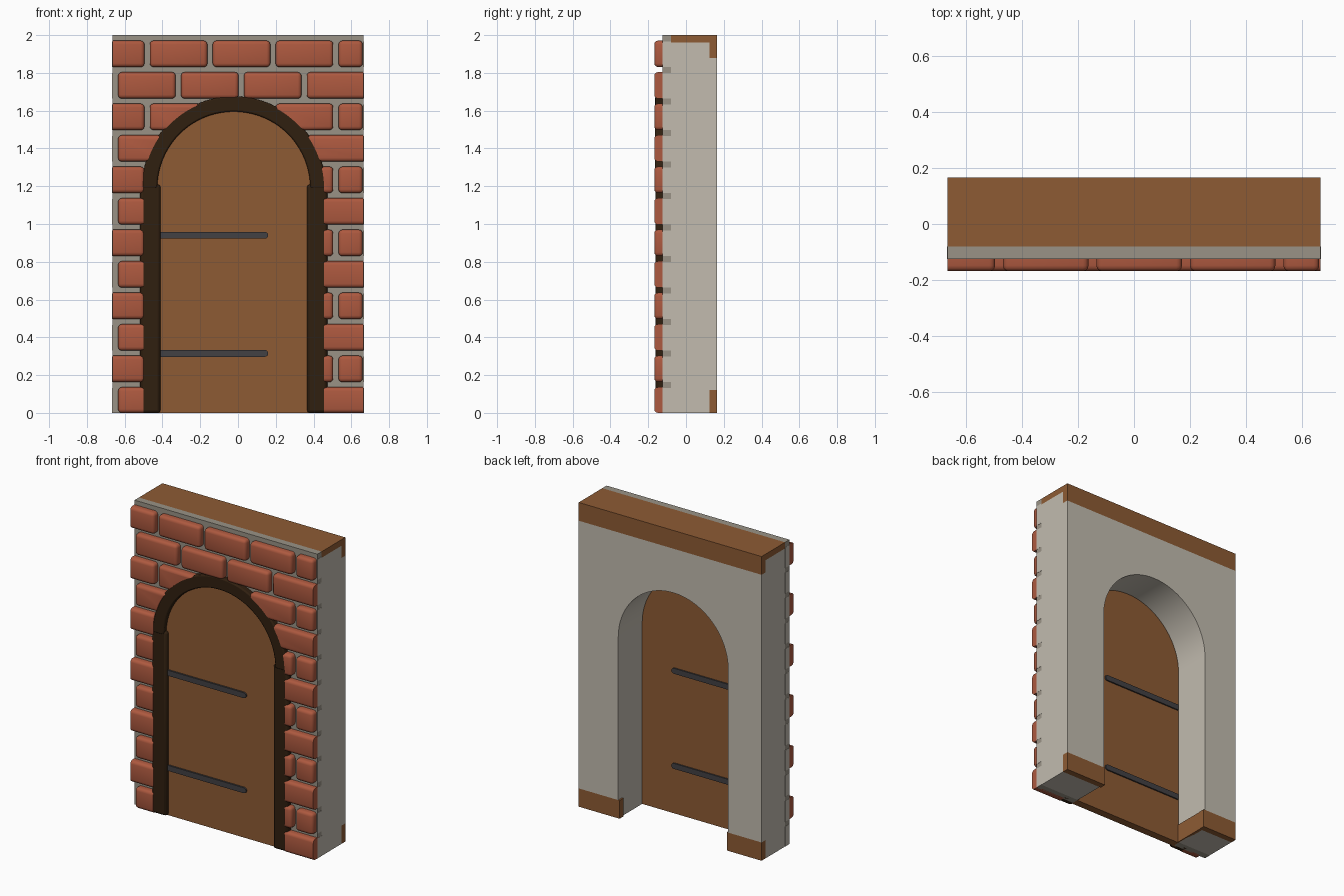
import bpy, bmesh, math
from mathutils import Vector

if "Cube" in bpy.data.objects:
    bpy.data.objects.remove(bpy.data.objects["Cube"], do_unlink=True)


def material(name, rgb):
    m = bpy.data.materials.new(name)
    m.use_nodes = True
    m.diffuse_color = (*rgb, 1)
    bsdf = m.node_tree.nodes["Principled BSDF"]
    bsdf.inputs["Base Color"].default_value = (*rgb, 1)
    bsdf.inputs["Roughness"].default_value = 0.9
    return m


PLASTER = material("plaster", (0.54, 0.50, 0.43))
MORTAR = material("mortar", (0.32, 0.29, 0.24))
BRICK = material("red brick", (0.42, 0.10, 0.05))
WOOD = material("brown wood", (0.27, 0.105, 0.034))
DARK = material("dark wood", (0.030, 0.014, 0.005))
IRON = material("iron", (0.055, 0.052, 0.056))

W, CX, SPRING = 0.665, -0.0225, 1.19
FRONT, SLAB, BAND, BACK = -0.125, -0.08, 0.125, 0.165


def finish(bm, name, mat, bevel=0, smooth=True):
    bmesh.ops.recalc_face_normals(bm, faces=bm.faces[:])
    me = bpy.data.meshes.new(name)
    bm.to_mesh(me)
    bm.free()
    ob = bpy.data.objects.new(name, me)
    bpy.context.collection.objects.link(ob)
    me.materials.append(mat)
    if bevel:
        mod = ob.modifiers.new("bevel", "BEVEL")
        mod.width, mod.segments, mod.limit_method = bevel, 2, "ANGLE"
        mod.angle_limit = math.radians(40)
    if smooth:
        smooth_shade(ob)
    return ob


def smooth_shade(ob):
    bpy.ops.object.select_all(action="DESELECT")
    ob.select_set(True)
    bpy.context.view_layer.objects.active = ob
    bpy.ops.object.shade_smooth_by_angle(angle=math.radians(35))


def prism(name, pts, y0, y1, mat, bevel=0):
    """Extrude an x-z outline from y0 to y1."""
    bm = bmesh.new()
    face = bm.faces.new([bm.verts.new((x, y0, z)) for x, z in pts])
    ext = bmesh.ops.extrude_face_region(bm, geom=[face])["geom"]
    moved = [v for v in ext if isinstance(v, bmesh.types.BMVert)]
    bmesh.ops.translate(bm, verts=moved, vec=(0, y1 - y0, 0))
    return finish(bm, name, mat, bevel)


def rect(x0, x1, z0, z1):
    return [(x0, z0), (x0, z1), (x1, z1), (x1, z0)]


def arc(r, n=40):
    """Half circle over the doorway, from +x to -x."""
    return [(CX + r * math.cos(math.pi * i / n), SPRING + r * math.sin(math.pi * i / n))
            for i in range(n + 1)]


def doorway(r, z0):
    return [(CX + r, z0)] + arc(r) + [(CX - r, z0)]


def wall(z0, z1, r=0.40):
    return [(-W, z0), (-W, z1), (W, z1), (W, z0)] + doorway(r, z0)


# Wall layers from front to back
prism("mortar_slab", wall(0, 2), FRONT, SLAB, MORTAR)
prism("wall_body", wall(0, 1.96), SLAB, BAND, PLASTER)
prism("wall_back", wall(0.12, 1.88), BAND, BACK, PLASTER)

# Wooden cornice and skirting
prism("top_cap", rect(-W, W, 1.96, 2), SLAB, BACK, WOOD)
prism("top_band", rect(-W, W, 1.88, 1.96), BAND, BACK, WOOD)
prism("skirting_right", rect(-W, CX - 0.39, 0, 0.12), BAND, BACK, WOOD)
prism("skirting_left", rect(CX + 0.39, W, 0, 0.12), BAND, BACK, WOOD)
prism("skirting_jamb", rect(CX - 0.41, CX - 0.392, 0, 0.12), SLAB, BAND, WOOD)

# Brick courses: rounded blocks in running bond, trimmed at the wall sides
ROWS, PITCH, HEIGHT, STEP, LENGTH = 12, 0.1668, 0.14, 0.333, 0.305
bm = bmesh.new()


def brick(x0, x1, z0, z1):
    part = bmesh.new()
    bmesh.ops.create_cube(part, size=1)
    y0, y1 = -0.168, -0.115
    for v in part.verts:
        v.co = Vector(((x0 + x1) / 2 + v.co.x * (x1 - x0),
                       (y0 + y1) / 2 + v.co.y * (y1 - y0),
                       (z0 + z1) / 2 + v.co.z * (z1 - z0)))
    edges = [e for e in part.edges if min(v.co.y for v in e.verts) < y0 + 0.001]
    bmesh.ops.bevel(part, geom=edges, offset=0.02, segments=3, profile=0.5,
                    affect="EDGES")
    for side in (-1, 1):
        bmesh.ops.bisect_plane(part, geom=part.verts[:] + part.edges[:] + part.faces[:],
                               plane_co=(side * W, 0, 0), plane_no=(side, 0, 0),
                               clear_outer=True)
        bmesh.ops.holes_fill(part, edges=[e for e in part.edges if e.is_boundary])
    bmesh.ops.recalc_face_normals(part, faces=part.faces[:])
    tmp = bpy.data.meshes.new("tmp")
    part.to_mesh(tmp)
    part.free()
    bm.from_mesh(tmp)
    bpy.data.meshes.remove(tmp)


for row in range(ROWS):
    z0 = row * PITCH - 0.004
    start = -0.8 if row % 2 else -0.635
    for i in range(5 if row % 2 else 4):
        x0 = start + i * STEP
        x1 = x0 + LENGTH
        if row % 2 and i == 4:
            x1 = 0.66
        elif x1 > 0.6:
            x1 += 0.06
        brick(x0, x1, max(z0, 0), z0 + HEIGHT)
bricks = finish(bm, "bricks", BRICK, smooth=False)

# Cut the bricks away around the door frame
cutter = prism("brick_cutter", doorway(0.478, -0.1), -0.3, 0.0, BRICK)
cutter.hide_render = True
cut = bricks.modifiers.new("cut", "BOOLEAN")
cut.object, cut.operation, cut.solver = cutter, "DIFFERENCE", "EXACT"
bpy.context.view_layer.objects.active = bricks
bpy.ops.object.modifier_apply(modifier="cut")
bpy.data.objects.remove(cutter, do_unlink=True)
smooth_shade(bricks)

# Plaster returns beside each course, leaving the joints showing on the sides
for row in range(ROWS):
    z0 = max(row * PITCH - 0.004, 0)
    for name, x in (("right", -W), ("left", W)):
        prism("plaster_return_" + name, rect(x - 0.001, x + 0.001, z0, row * PITCH + 0.132),
              FRONT, SLAB, PLASTER)

# Door frame: arch on two posts
prism("frame_arch", arc(0.486) + arc(0.405)[::-1], -0.163, -0.09, DARK, 0.008)
for name, side in (("right", -1), ("left", 1)):
    xs = sorted((CX + side * 0.388, CX + side * 0.495))
    prism("frame_post_" + name, rect(*xs, 0, 1.21), -0.161, -0.09, DARK, 0.015)

# Door leaf with strap hinges passing through to both faces
prism("door", doorway(0.42, 0), -0.135, -0.084, WOOD)
for name, z in (("lower", 0.315), ("upper", 0.94)):
    h = 0.018
    tip = [(0.142 + h * math.sin(math.pi * i / 8), z + h * math.cos(math.pi * i / 8))
           for i in range(9)]
    prism("hinge_strap_" + name, [(-0.415, z - h), (-0.415, z + h)] + tip,
          -0.146, -0.075, IRON)
